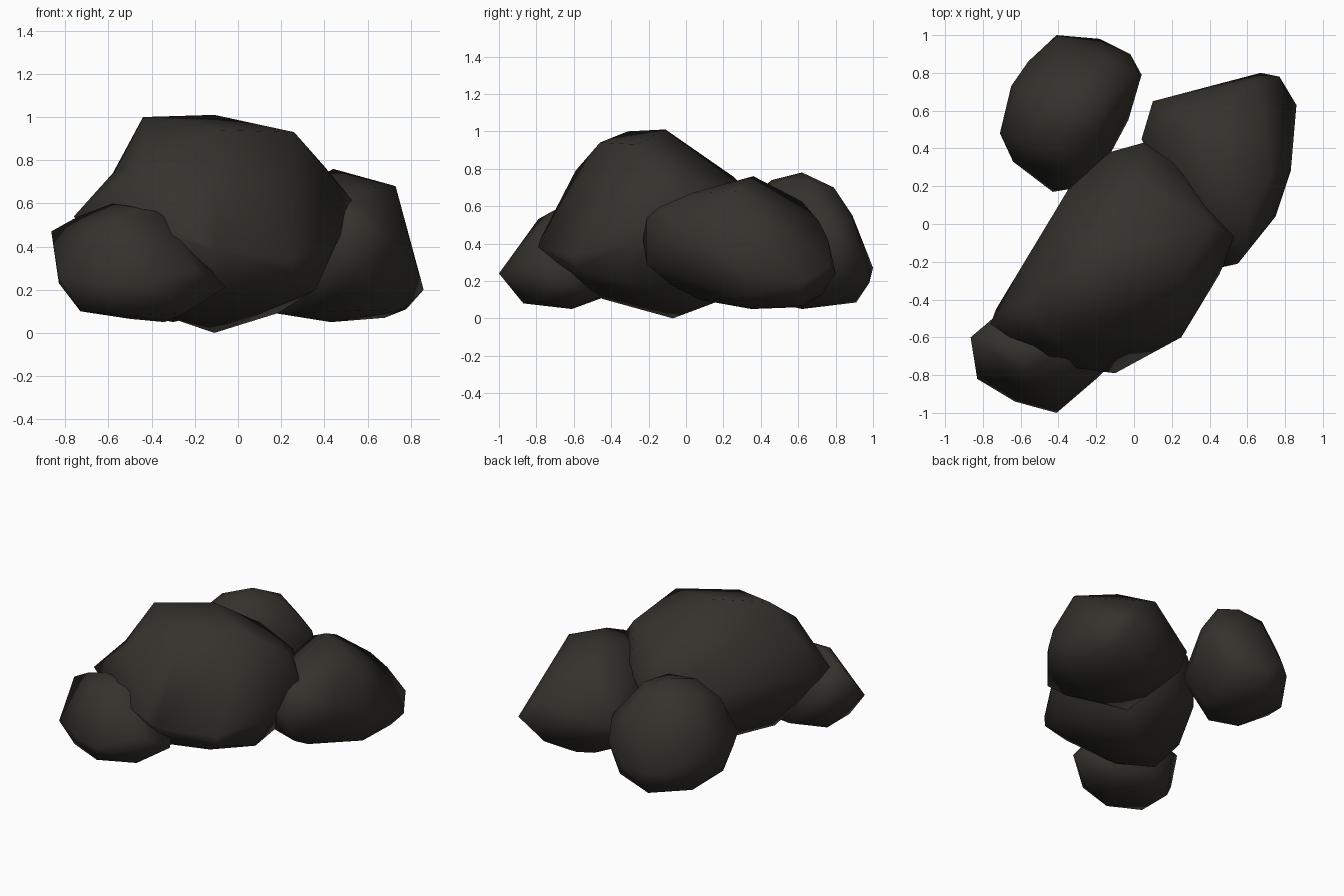
import bpy, bmesh, math
from mathutils import Vector

stone = bpy.data.materials.new("dark stone")
stone.diffuse_color = (0.034, 0.032, 0.025, 1)


def rock(name, points, dent=None):
    """A boulder: convex hull of its corner points, softly shaded.
    dent = (corner, new place) pushes one corner in afterwards."""
    bm = bmesh.new()
    for p in points:
        bm.verts.new(p)
    res = bmesh.ops.convex_hull(bm, input=bm.verts[:])
    loose = [g for g in res["geom_interior"] if isinstance(g, bmesh.types.BMVert)]
    bmesh.ops.delete(bm, geom=loose, context='VERTS')
    bmesh.ops.recalc_face_normals(bm, faces=bm.faces[:])
    if dent:
        near = min(bm.verts, key=lambda v: (v.co - Vector(dent[0])).length)
        near.co = dent[1]
    me = bpy.data.meshes.new(name)
    bm.to_mesh(me)
    bm.free()
    me.materials.append(stone)
    ob = bpy.data.objects.new(name, me)
    bpy.context.collection.objects.link(ob)
    bpy.ops.object.select_all(action='DESELECT')
    ob.select_set(True)
    bpy.context.view_layer.objects.active = ob
    bpy.ops.object.shade_smooth_by_angle(angle=math.radians(80))
    return ob


# Large central boulder
rock("main_boulder", [
    # crown
    (-0.44, -0.31, 1.0), (-0.11, -0.11, 1.01), (0.26, -0.26, 0.93), (-0.10, -0.46, 0.94),
    # shoulders
    (-0.62, -0.42, 0.76), (-0.45, -0.59, 0.79), (0.41, 0.0, 0.76), (0.0, 0.25, 0.76),
    # waist
    (-0.76, -0.53, 0.54), (-0.73, -0.45, 0.5), (-0.45, -0.74, 0.50), (-0.10, -0.79, 0.38),
    (-0.18, -0.78, 0.42), (0.25, -0.60, 0.34), (0.54, -0.07, 0.60), (0.45, -0.27, 0.40),
    (0.20, 0.33, 0.60), (0.05, 0.43, 0.58), (-0.13, 0.38, 0.50), (-0.35, 0.18, 0.50),
    # underside
    (0.25, -0.59, 0.27), (0.36, -0.32, 0.20), (0.18, 0.17, 0.09), (-0.11, -0.07, 0.0),
    (-0.22, -0.45, 0.105), (0.08, -0.43, 0.14), (-0.46, -0.34, 0.12), (-0.52, -0.17, 0.23),
    (-0.35, 0.18, 0.30), (-0.08, 0.32, 0.25), (-0.55, -0.50, 0.25),
], dent=((-0.62, -0.42, 0.76), (-0.58, -0.43, 0.74)))

# Small boulder at the front left
rock("front_boulder", [
    (-0.58, -0.66, 0.60), (-0.74, -0.62, 0.54), (-0.45, -0.72, 0.57), (-0.34, -0.70, 0.56),
    (-0.58, -0.79, 0.53), (-0.40, -0.60, 0.56), (-0.865, -0.60, 0.47), (-0.70, -0.46, 0.36),
    (-0.83, -0.82, 0.25), (-0.83, -0.62, 0.23), (-0.63, -0.94, 0.24), (-0.41, -1.0, 0.24),
    (-0.20, -0.82, 0.30), (-0.06, -0.68, 0.21), (-0.15, -0.50, 0.30),
    (-0.73, -0.79, 0.10), (-0.50, -0.87, 0.08), (-0.34, -0.61, 0.05), (-0.25, -0.78, 0.09),
    (-0.50, -0.60, 0.065), (-0.73, -0.54, 0.10), (-0.52, -0.42, 0.12), (-0.27, -0.45, 0.12),
])

# Tall boulder on the right
rock("right_boulder", [
    (0.44, 0.36, 0.76), (0.73, 0.27, 0.68), (0.60, 0.03, 0.67), (0.34, 0.62, 0.625),
    (0.22, 0.53, 0.62), (0.58, -0.14, 0.595), (0.35, 0.0, 0.62),
    (0.46, -0.23, 0.42), (0.55, -0.21, 0.54), (0.55, -0.21, 0.29), (0.72, 0.05, 0.53),
    (0.75, 0.04, 0.40), (0.83, 0.28, 0.30), (0.86, 0.63, 0.20), (0.77, 0.78, 0.28),
    (0.67, 0.80, 0.24), (0.54, 0.71, 0.52), (0.64, 0.76, 0.42), (0.10, 0.65, 0.33),
    (0.04, 0.45, 0.40), (0.12, 0.60, 0.20), (0.78, 0.60, 0.11), (0.68, 0.62, 0.07),
    (0.43, 0.35, 0.05), (0.77, 0.30, 0.11), (0.50, 0.07, 0.10), (0.50, -0.08, 0.18),
    (0.18, 0.15, 0.09), (0.20, 0.48, 0.10), (0.60, 0.73, 0.13), (0.43, 0.62, 0.06),
    (0.30, 0.60, 0.08),
])

# Separate round boulder at the back
rock("back_boulder", [
    # crown
    (-0.32, 0.62, 0.78), (-0.40, 0.46, 0.74), (-0.20, 0.48, 0.73), (-0.22, 0.79, 0.70),
    (-0.42, 0.78, 0.69), (-0.53, 0.58, 0.70), (-0.14, 0.67, 0.73),
    # upper ring
    (-0.32, 0.29, 0.60), (-0.06, 0.60, 0.58), (0.02, 0.80, 0.50), (-0.36, 0.89, 0.55),
    (-0.15, 0.89, 0.54), (-0.60, 0.72, 0.56), (-0.57, 0.43, 0.64),
    # widest ring
    (-0.41, 1.0, 0.27), (-0.18, 0.98, 0.26), (-0.02, 0.90, 0.36), (0.04, 0.79, 0.38),
    (-0.03, 0.55, 0.36), (-0.18, 0.27, 0.40), (-0.31, 0.19, 0.40), (-0.43, 0.17, 0.38),
    (-0.64, 0.33, 0.38), (-0.71, 0.48, 0.36), (-0.65, 0.73, 0.33), (-0.56, 0.86, 0.30),
    # underside
    (-0.30, 0.98, 0.19), (-0.34, 0.91, 0.085), (-0.09, 0.87, 0.14), (-0.30, 0.62, 0.05),
    (-0.15, 0.52, 0.09), (-0.35, 0.33, 0.13), (-0.50, 0.45, 0.09), (-0.67, 0.54, 0.19),
    (-0.59, 0.77, 0.12),
])
